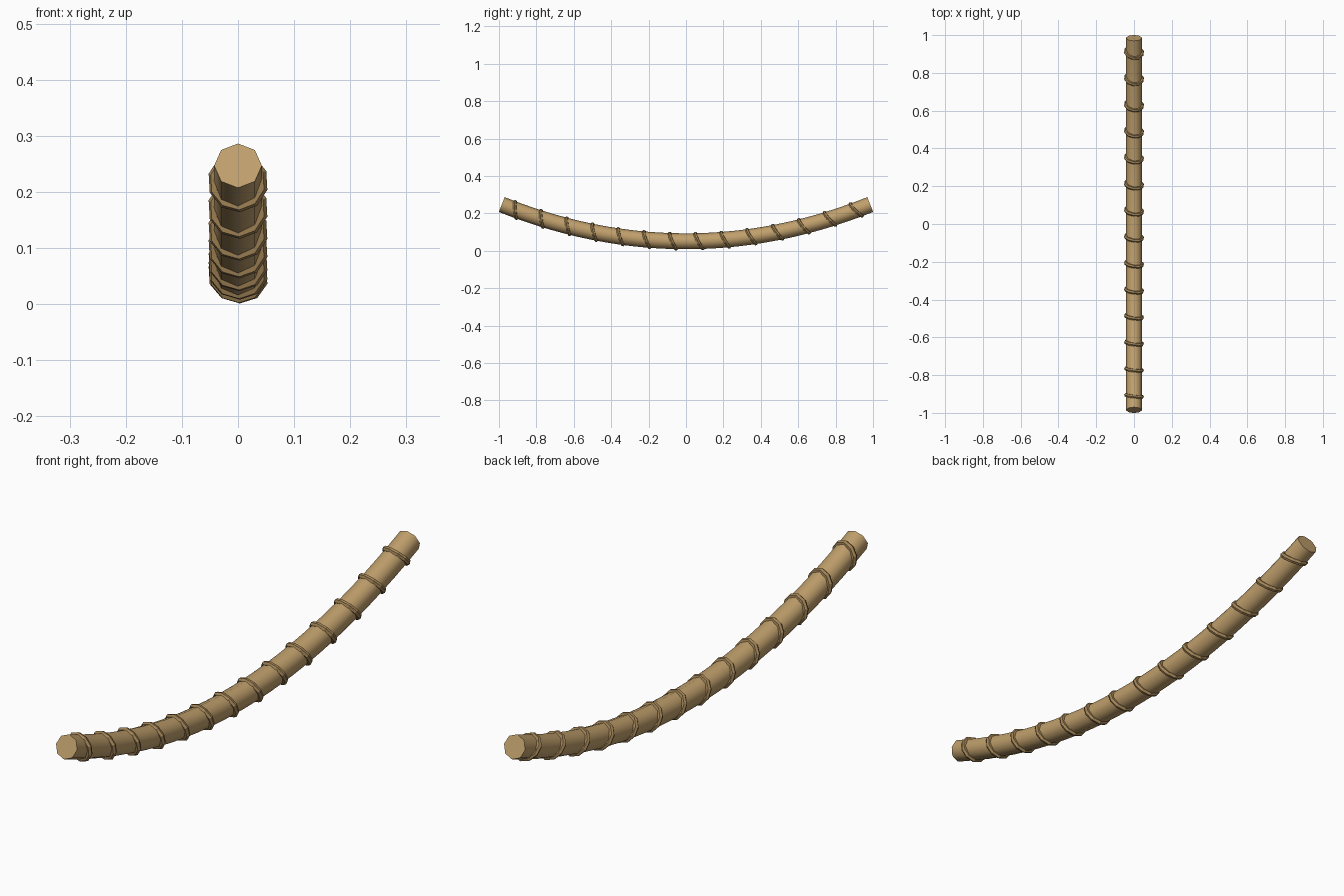
import bpy, bmesh, math
from mathutils import Matrix, Vector

if "Cube" in bpy.data.objects:
    bpy.data.objects.remove(bpy.data.objects["Cube"])

HALF = 0.985      # half length of the sagging centre line
SAG = 0.2025
LOW = 0.0505


def material(name, rgb):
    m = bpy.data.materials.new(name)
    m.use_nodes = True
    m.diffuse_color = (*rgb, 1)
    m.node_tree.nodes["Principled BSDF"].inputs["Base Color"].default_value = (*rgb, 1)
    m.node_tree.nodes["Principled BSDF"].inputs["Roughness"].default_value = 0.9
    return m


def centre(y):
    return Vector((0, y, LOW + SAG * y * y))


def slope(y):
    return math.atan(2 * SAG * y)


def rot(degrees, axis):
    return Matrix.Rotation(math.radians(degrees), 4, axis)


def sweep(bm, loops, closed):
    """Skin a list of point loops, capping or closing the ends."""
    rings = [[bm.verts.new(p) for p in loop] for loop in loops]
    pairs = list(zip(rings, rings[1:]))
    if closed:
        pairs.append((rings[-1], rings[0]))
    else:
        bm.faces.new(rings[0])
        bm.faces.new(rings[-1])
    n = len(rings[0])
    for a, b in pairs:
        for i in range(n):
            j = (i + 1) % n
            bm.faces.new((a[i], a[j], b[j], b[i]))


def circle(radius, sides):
    for i in range(sides):
        t = math.tau * i / sides
        yield radius * math.cos(t), radius * math.sin(t)


def finish(bm, name, mat, smooth_angle):
    bmesh.ops.recalc_face_normals(bm, faces=bm.faces)
    mesh = bpy.data.meshes.new(name)
    bm.to_mesh(mesh)
    bm.free()
    mesh.materials.append(mat)
    ob = bpy.data.objects.new(name, mesh)
    bpy.context.collection.objects.link(ob)
    bpy.ops.object.select_all(action="DESELECT")
    ob.select_set(True)
    bpy.context.view_layer.objects.active = ob
    bpy.ops.object.shade_smooth_by_angle(angle=math.radians(smooth_angle))
    return ob


rope_tan = material("rope tan", (0.53, 0.35, 0.15))
binding_brown = material("binding brown", (0.37, 0.235, 0.095))

# Sagging eight-sided rope with flat ends
bm = bmesh.new()
steps = 28
loops = []
for s in range(steps + 1):
    y = HALF * (2 * s / steps - 1)
    frame = Matrix.Translation(centre(y)) @ Matrix.Rotation(slope(y), 4, "X")
    loops.append([frame @ Vector((u, 0, v)) for u, v in circle(0.0425, 8)])
sweep(bm, loops, closed=False)
finish(bm, "rope", rope_tan, 50)

# Slanted bindings spaced evenly along the rope
for k in range(14):
    y = 0.14 * (k - 6.5)
    frame = (Matrix.Translation(centre(y)) @ Matrix.Rotation(slope(y), 4, "X")
             @ rot(-8, "Z") @ rot(25, "X") @ rot(90, "X") @ rot(18, "Z"))
    loops = []
    for i in range(10):
        turn = frame @ rot(36 * i, "Z")
        loops.append([turn @ Vector((0.0445 + u, 0, v)) for u, v in circle(0.01, 6)])
    bm = bmesh.new()
    sweep(bm, loops, closed=True)
    finish(bm, f"binding_{k + 1}", binding_brown, 30)
